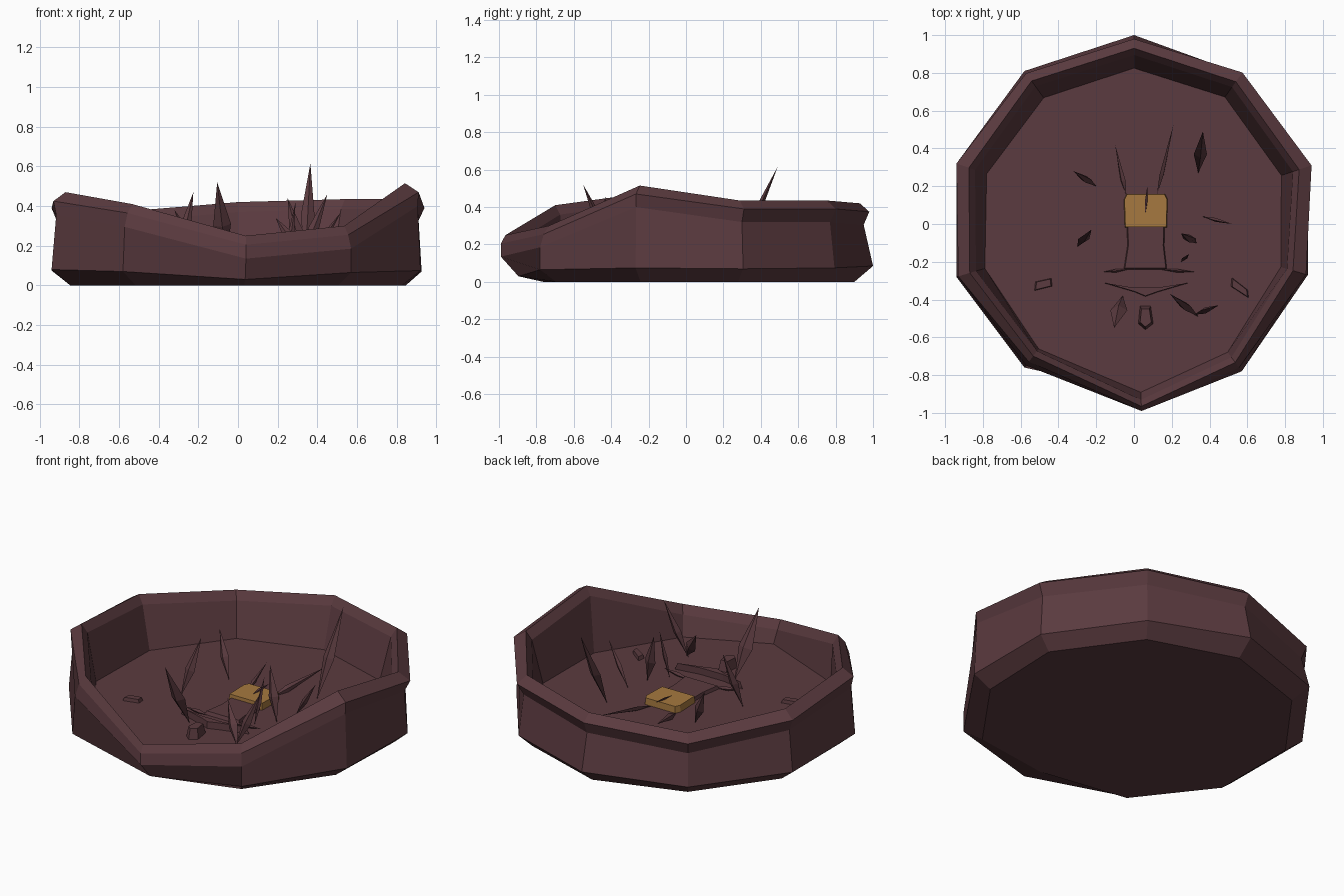
import bpy, bmesh
from mathutils import Vector

cube = bpy.data.objects.get("Cube")
if cube:
    bpy.data.objects.remove(cube, do_unlink=True)

FLOOR = 0.13


def material(name, rgb):
    m = bpy.data.materials.new(name)
    m.use_nodes = True
    m.diffuse_color = (*rgb, 1)
    bsdf = next(n for n in m.node_tree.nodes if n.type == 'BSDF_PRINCIPLED')
    bsdf.inputs["Base Color"].default_value = (*rgb, 1)
    return m


BROWN = material("dark reddish brown", (0.104, 0.043, 0.05))
GOLD = material("dull gold", (0.38, 0.19, 0.05))


def finish(name, bm, mat):
    bmesh.ops.recalc_face_normals(bm, faces=bm.faces)
    me = bpy.data.meshes.new(name)
    bm.to_mesh(me)
    bm.free()
    me.materials.append(mat)
    ob = bpy.data.objects.new(name, me)
    bpy.context.collection.objects.link(ob)
    return ob


def loft(bm, rings):
    """Skin closed rings of points and cap both ends."""
    loops = [[bm.verts.new(p) for p in ring] for ring in rings]
    n = len(loops[0])
    for a, b in zip(loops, loops[1:]):
        for i in range(n):
            j = (i + 1) % n
            bm.faces.new((a[i], a[j], b[j], b[i]))
    bm.faces.new(loops[0])
    bm.faces.new(loops[-1])


def slab(name, outline, z0, z1, mat, inset=0.9):
    """Flat piece whose top is drawn in slightly."""
    mid = sum((Vector(p) for p in outline), Vector((0, 0))) / len(outline)
    top = [mid + (Vector(p) - mid) * inset for p in outline]
    bm = bmesh.new()
    loft(bm, [[(x, y, z0) for x, y in outline], [(x, y, z1) for x, y in top]])
    return finish(name, bm, mat)


def shard(name, base, tip, width, bulge=0.45):
    """Splinter: four-sided waist drawn to a point at both ends."""
    a, b = Vector(base), Vector(tip)
    axis = (b - a).normalized()
    side = axis.cross(Vector((0, 1, 0))).normalized()
    up = axis.cross(side)
    mid = a.lerp(b, bulge)
    bm = bmesh.new()
    lo, hi = bm.verts.new(a), bm.verts.new(b)
    ring = [bm.verts.new(mid + d * width) for d in
            (side * 0.5, up * 0.3, side * -0.5, up * -0.3)]
    for i in range(4):
        j = (i + 1) % 4
        bm.faces.new((lo, ring[j], ring[i]))
        bm.faces.new((hi, ring[i], ring[j]))
    return finish(name, bm, BROWN)


# Basin corners: x, y, rim height, then the bevel height and the scales of
# base, bevel, waist, lip, ridge and floor
corners = [
    (0, 1, .42, .085, .9, 1, .95, .98, .93, .825),
    (.58, .81, .435, .075, .9, .98, .95, .99, .93, .83),
    (.94, .31, .435, .07, .9, .985, .965, 1, .93, .83),
    (.92, -.27, .515, .075, .9, 1, .985, .99, .915, .845),
    (.57, -.78, .3, .065, .89, 1, 1, .975, .94, .87),
    (.04, -.99, .25, .03, .77, .905, 1, 1, .975, .9),
    (-.58, -.76, .41, .07, .89, 1, .985, .96, .92, .87),
    (-.94, -.28, .47, .08, .9, 1, .975, .99, .925, .84),
    (-.94, .32, .435, .075, .9, 1, .97, 1, .93, .83),
    (-.58, .81, .375, .075, .9, 1, .955, .985, .935, .825)]
rings = [[] for _ in range(7)]
for x, y, h, bevel, *scales in corners:
    base, low, waist, lip, ridge, floor = scales
    profile = [(base, 0), (low, bevel), (waist, h - .115), (lip, h - .045),
               (ridge, h), (ridge - .035, h - .05), (floor, FLOOR)]
    for ring, (s, z) in zip(rings, profile):
        ring.append((x * s, y * s, z))
bm = bmesh.new()
loft(bm, rings)
finish("basin", bm, BROWN)

# Half-buried hilt: grip, gold band, curved guard, knob
slab("grip", [(-.06, -.25), (.18, -.25), (.165, -.12), (.17, .15),
              (-.045, .15), (-.04, -.12)], FLOOR - .02, FLOOR + .02, BROWN)
slab("gold_band", [(-.05, -.02), (.175, -.02), (.18, .13), (.165, .16),
                   (-.04, .16), (-.055, .13)], FLOOR - .02, FLOOR + .04, GOLD, .96)
slab("guard", [(-.17, -.31), (-.02, -.335), (.14, -.335), (.3, -.31),
               (.13, -.36), (.06, -.385), (0, -.36)], FLOOR - .02, FLOOR + .04, BROWN)
slab("knob", [(.03, -.43), (.09, -.43), (.105, -.53), (.06, -.565), (.02, -.53)],
     FLOOR - .02, FLOOR + .06, BROWN, .7)

# Low slivers running back from the band
shard("left_sliver", (.12, .15, FLOOR), (.21, .53, FLOOR + .06), .04, .3)
shard("right_sliver", (-.04, .15, FLOOR), (-.1, .42, FLOOR + .05), .04, .3)
shard("middle_sliver", (.06, .05, FLOOR + .04), (.07, .2, FLOOR + .05), .02)
for side, x, reach in (("left", .18, .15), ("right", -.06, -.11)):
    shard(side + "_foot", (x - reach * .3, -.24, FLOOR), (x + reach, -.255, FLOOR + .02), .03)

# Upright splinters: base x and y, tip, width
splinters = [
    ((.34, .27), (.365, .49, .615), .07),
    ((-.06, -.38), (-.105, -.55, .52), .09),
    ((-.3, -.12), (-.225, -.03, .47), .06),
    ((-.2, .2), (-.32, .28, .38), .06),
    ((.33, -.1), (.25, -.05, .44), .07),
    ((.36, .04), (.52, 0, .37), .035),
    ((.25, -.2), (.29, -.16, .42), .03),
    ((.34, -.49), (.19, -.37, .34), .07),
    ((.32, -.48), (.45, -.43, .46), .055)]
for i, (base, tip, width) in enumerate(splinters):
    shard("splinter_%d" % (i + 1), (*base, FLOOR), tip, width)

# Small loose chips on the floor
for name, x, y, slope in (("right_chip", -.48, -.32, .01), ("left_chip", .56, -.34, -.035)):
    slab(name, [(x - .05, y - .025 - slope), (x + .05, y - .02 + slope),
                (x + .045, y + .025 + slope), (x - .045, y + .025 - slope)],
         FLOOR - .01, FLOOR + .02, BROWN, .8)
